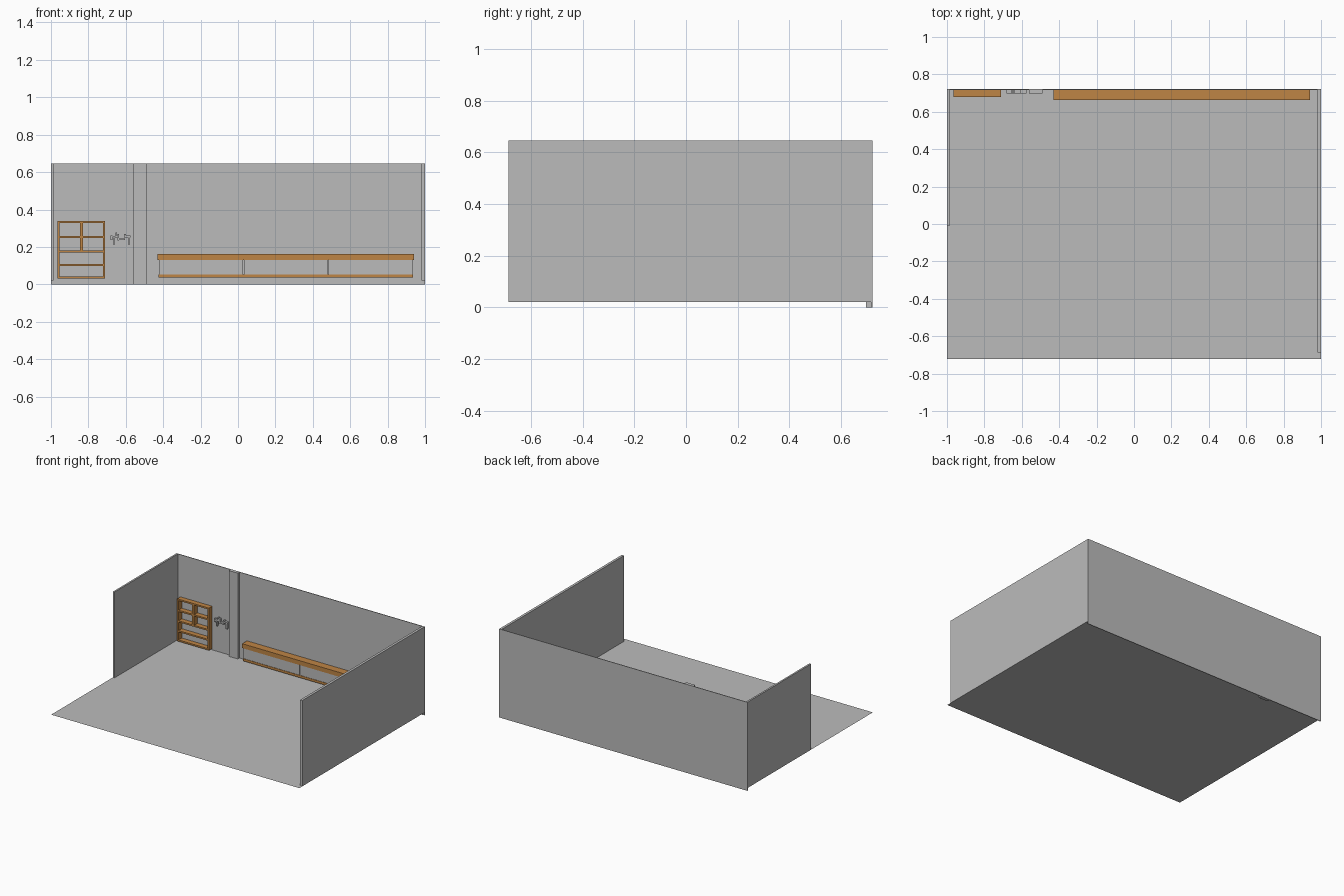
import bpy

if "Cube" in bpy.data.objects:
    bpy.data.objects.remove(bpy.data.objects["Cube"])


def material(name, rgb):
    m = bpy.data.materials.new(name)
    m.diffuse_color = (*rgb, 1)
    m.use_nodes = True
    m.node_tree.nodes["Principled BSDF"].inputs["Base Color"].default_value = m.diffuse_color
    return m


GREY = material("plaster grey", (0.5, 0.5, 0.5))
WOOD = material("warm wood", (0.52, 0.235, 0.06))


def mesh_object(name, verts, faces, mat):
    me = bpy.data.meshes.new(name)
    me.from_pydata(verts, [], faces)
    me.materials.append(mat)
    ob = bpy.data.objects.new(name, me)
    bpy.context.collection.objects.link(ob)
    return ob


def box(name, x, y, z, mat):
    verts = [(a, b, c) for a in x for b in y for c in z]
    faces = [(0, 1, 3, 2), (4, 6, 7, 5), (0, 4, 5, 1),
             (2, 3, 7, 6), (0, 2, 6, 4), (1, 5, 7, 3)]
    return mesh_object(name, verts, faces, mat)


# Room shell: sheet floor, three walls and a pilaster
BACK, FLOOR, TOP = 0.717, 0.02, 0.645
mesh_object("floor", [(-1, -0.722, FLOOR), (1, -0.722, FLOOR),
                      (1, 0.722, FLOOR), (-1, 0.722, FLOOR)], [(0, 1, 2, 3)], GREY)
box("back_wall", (-1, 1), (BACK, 0.722), (0, TOP), GREY)
box("left_wall", (-1, -0.987), (-0.01, BACK), (FLOOR, TOP), GREY)
box("right_wall", (0.982, 1), (-0.688, BACK), (FLOOR, TOP), GREY)
box("pilaster", (-0.562, -0.49), (0.697, BACK), (0, TOP), GREY)

# Bookcase: sides, shelves and upper divider
X0, X1, Z0, Z1, T = -0.966, -0.71, 0.03, 0.338, 0.011
DEPTH = (0.68, BACK)
box("bookcase_left_side", (X0, X0 + T), DEPTH, (Z0, Z1), WOOD)
box("bookcase_right_side", (X1 - T, X1), DEPTH, (Z0, Z1), WOOD)
for i, z in enumerate((Z0, 0.098, 0.17, 0.247, Z1 - T)):
    box(f"bookcase_shelf_{i}", (X0 + T, X1 - T), DEPTH, (z, z + T), WOOD)
for i, (lo, hi) in enumerate(((0.181, 0.247), (0.258, Z1 - T))):
    box(f"bookcase_divider_{i}", (-0.845, -0.829), DEPTH, (lo, hi), WOOD)

# Long low cabinet with wooden top and base, grey door panels
box("cabinet_top", (-0.43, 0.942), (0.662, BACK), (0.129, 0.161), WOOD)
box("cabinet_base", (-0.424, 0.936), (0.664, BACK), (0.036, 0.053), WOOD)
seams = (-0.424, 0.029, 0.483, 0.936)
for i in range(3):
    box(f"cabinet_door_{i}", (seams[i] + 0.002, seams[i + 1] - 0.002),
        (0.667, BACK), (0.053, 0.129), GREY)

# Abstract wall ornament: a row of small bars and legs
bars = [(-0.682, -0.672, 0.238, 0.262), (-0.672, -0.645, 0.25, 0.258),
        (-0.668, -0.658, 0.212, 0.25), (-0.655, -0.647, 0.258, 0.276),
        (-0.645, -0.635, 0.235, 0.27), (-0.635, -0.605, 0.238, 0.248),
        (-0.61, -0.598, 0.248, 0.268), (-0.598, -0.575, 0.25, 0.26),
        (-0.588, -0.577, 0.212, 0.25)]
for i, (xa, xb, za, zb) in enumerate(bars):
    box(f"ornament_bar_{i}", (xa, xb), (0.698, BACK), (za, zb), GREY)
